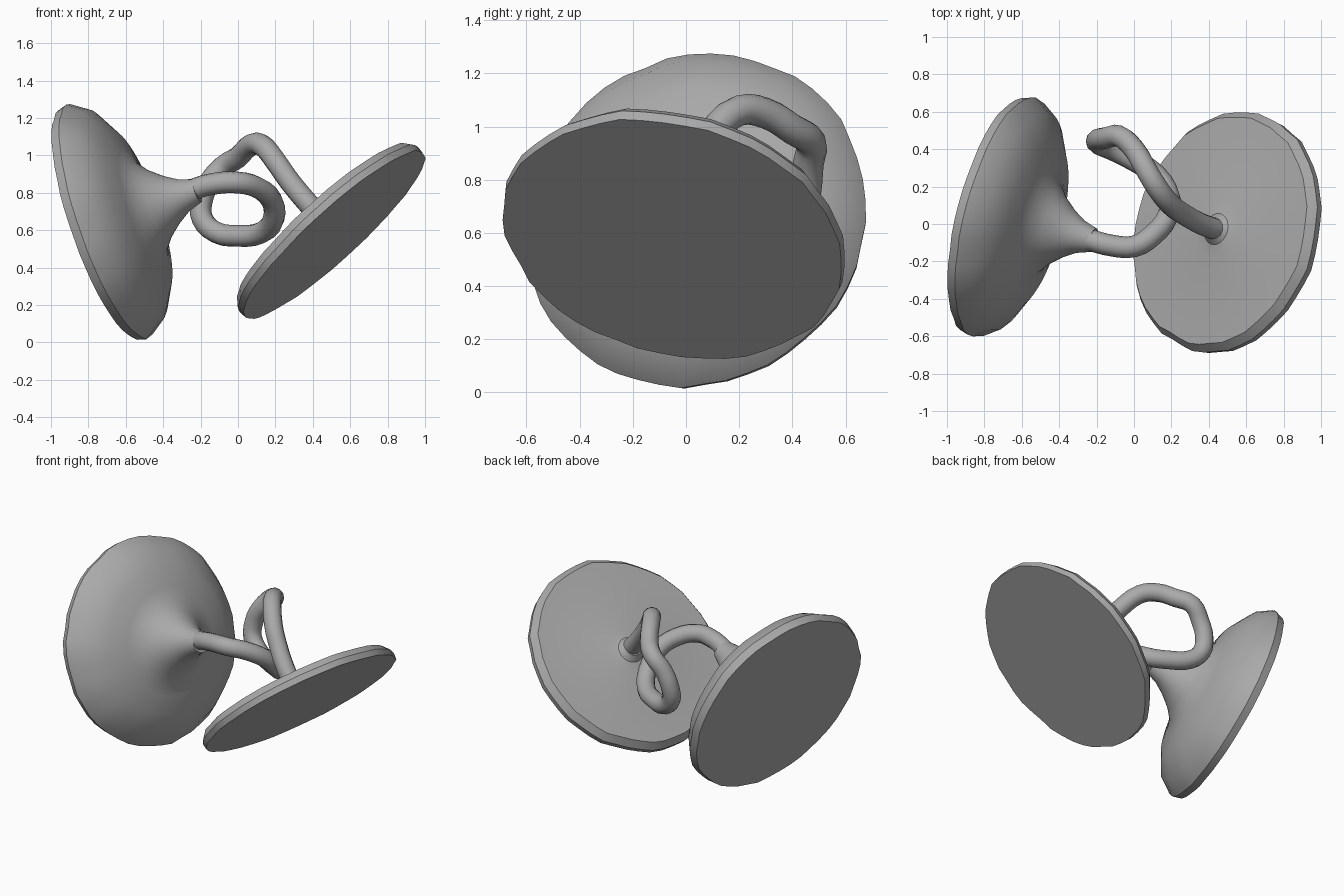
import bpy, math, random
from mathutils import Vector

if "Cube" in bpy.data.objects:
    bpy.data.objects.remove(bpy.data.objects["Cube"])

random.seed(4)
grey = bpy.data.materials.new("plain grey")
grey.diffuse_color = (0.4, 0.4, 0.4, 1)
grey.use_nodes = True
grey.node_tree.nodes["Principled BSDF"].inputs["Base Color"].default_value = grey.diffuse_color


def finish(obj, angle):
    obj.data.materials.append(grey)
    bpy.ops.object.select_all(action='DESELECT')
    obj.select_set(True)
    bpy.context.view_layer.objects.active = obj
    bpy.ops.object.shade_smooth_by_angle(angle=math.radians(angle))


def lathe(name, centre, axis, profile, steps=48):
    """Spin (radius, height) points around an axis, with a slightly uneven rim."""
    rot = Vector((0, 0, 1)).rotation_difference(Vector(axis).normalized())
    wobble = [random.uniform(-0.007, 0.007) for _ in range(steps)]
    verts, faces = [], []
    for r, h in profile:
        for i in range(steps):
            a = math.tau * i / steps
            rr = r + (wobble[i] if r > 0.58 else 0)
            p = Vector((rr * math.cos(a), rr * math.sin(a), h))
            verts.append(rot @ p + Vector(centre))
    for k in range(len(profile) - 1):
        for i in range(steps):
            j = (i + 1) % steps
            faces.append((k * steps + i, k * steps + j,
                          (k + 1) * steps + j, (k + 1) * steps + i))
    last = (len(profile) - 1) * steps
    faces.append(tuple(reversed(range(steps))))
    faces.append(tuple(range(last, last + steps)))
    mesh = bpy.data.meshes.new(name)
    mesh.from_pydata(verts, [], faces)
    obj = bpy.data.objects.new(name, mesh)
    bpy.context.collection.objects.link(obj)
    finish(obj, 35)


# Deep disc that flares into the stem
lathe("flared_disc", (-0.74, 0.05, 0.63), (0.92, -0.24, 0.32),
      [(0.645, 0), (0.66, 0.05), (0.60, 0.14), (0.46, 0.225), (0.34, 0.255),
       (0.26, 0.285), (0.195, 0.34), (0.135, 0.415), (0.09, 0.49), (0.065, 0.57)])

# Thin disc with a shallow top and a small fillet at the tube
lathe("thin_disc", (0.515, -0.05, 0.575), (-0.66, 0.20, 0.72),
      [(0.65, 0), (0.655, 0.04), (0.62, 0.085), (0.15, 0.10),
       (0.085, 0.115), (0.055, 0.15)])

# Looping tube that links the two discs
path = [(-0.30, -0.065, 0.785), (-0.22, -0.09, 0.825), (-0.12, -0.115, 0.85),
        (0, -0.12, 0.855), (0.10, -0.06, 0.83), (0.18, 0.04, 0.76),
        (0.19, 0.14, 0.66), (0.12, 0.26, 0.585), (0, 0.34, 0.57),
        (-0.12, 0.40, 0.59), (-0.19, 0.43, 0.66), (-0.195, 0.45, 0.75),
        (-0.15, 0.46, 0.86), (-0.08, 0.47, 0.94), (0, 0.40, 0.99),
        (0.06, 0.30, 1.05), (0.12, 0.20, 1.06), (0.20, 0.10, 0.97),
        (0.27, 0.05, 0.87), (0.36, 0, 0.76), (0.46, -0.035, 0.65)]
curve = bpy.data.curves.new("link_tube", 'CURVE')
curve.dimensions = '3D'
curve.bevel_depth = 0.058
curve.bevel_resolution = 4
curve.resolution_u = 3
curve.use_fill_caps = True
spline = curve.splines.new('BEZIER')
spline.bezier_points.add(len(path) - 1)
for bp, co in zip(spline.bezier_points, path):
    bp.co = co
    bp.handle_left_type = bp.handle_right_type = 'AUTO'
tube = bpy.data.objects.new("link_tube", curve)
bpy.context.collection.objects.link(tube)
bpy.ops.object.select_all(action='DESELECT')
tube.select_set(True)
bpy.context.view_layer.objects.active = tube
bpy.ops.object.convert(target='MESH')
finish(bpy.context.view_layer.objects.active, 50)
